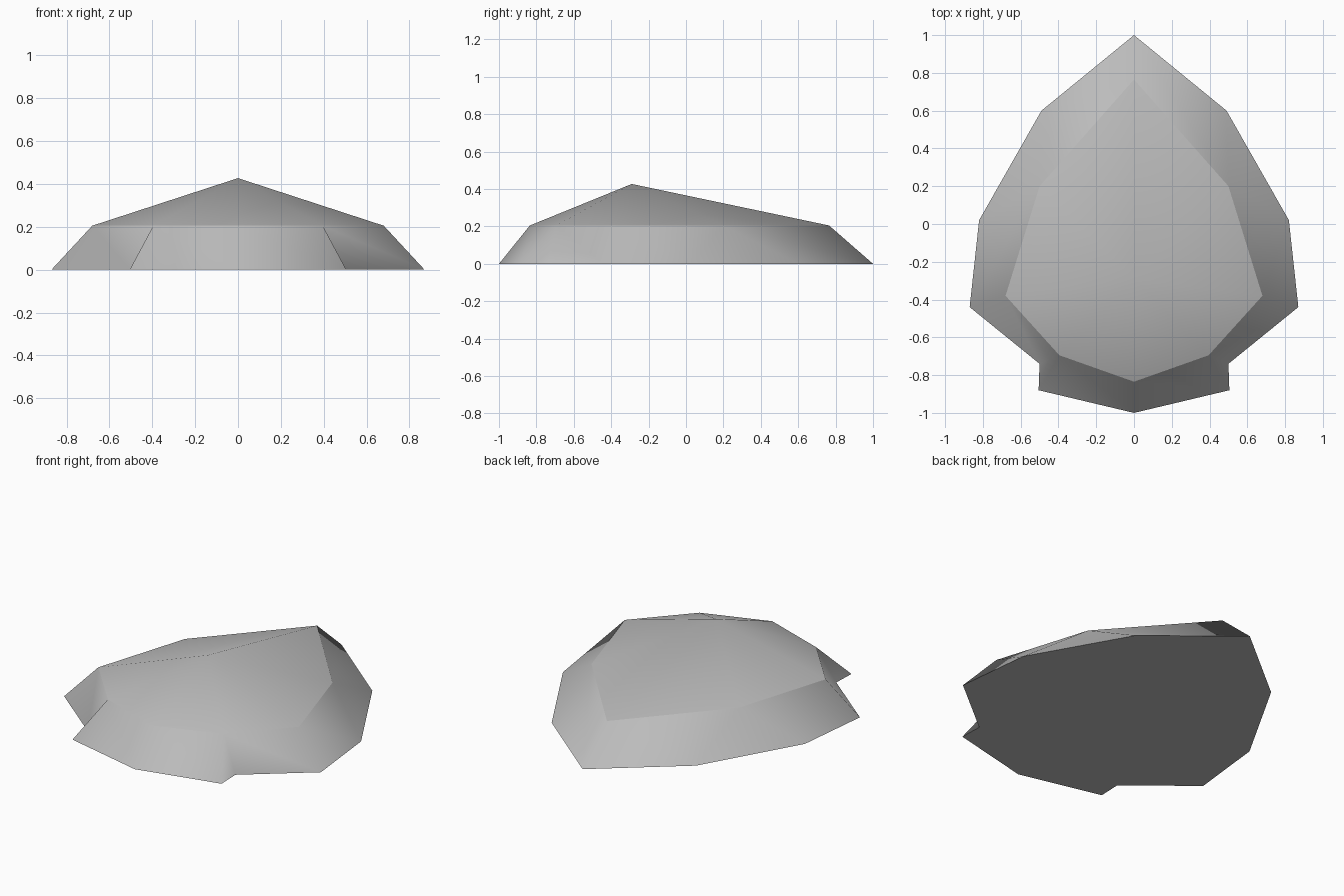
import bpy, bmesh

cube = bpy.data.objects.get("Cube")
if cube:
    bpy.data.objects.remove(cube, do_unlink=True)


def flat_material(name, rgba):
    mat = bpy.data.materials.new(name)
    mat.use_nodes = True
    mat.diffuse_color = rgba
    bsdf = next(n for n in mat.node_tree.nodes if n.type == 'BSDF_PRINCIPLED')
    bsdf.inputs["Base Color"].default_value = rgba
    return mat


def mirrored_loop(bm, half, z):
    """Close a half outline (back tip to front tip) into a symmetric loop."""
    outline = half + [(-x, y) for x, y in reversed(half[1:-1])]
    return [bm.verts.new((x, y, z)) for x, y in outline]


# Half outlines, from the back tip round to the front tip
base_half = [(0, 1), (0.49, 0.6), (0.82, 0.02), (0.87, -0.44),
             (0.5, -0.74), (0.505, -0.88), (0, -1)]
rim_half = [(0, 0.765), (0.5, 0.2), (0.68, -0.38), (0.395, -0.695), (0, -0.835)]
rim_for_base = [0, 1, 1, 2, 3, 3, 4]    # rim corner above each base corner

bm = bmesh.new()
base = mirrored_loop(bm, base_half, 0)
rim = mirrored_loop(bm, rim_half, 0.205)
apex = bm.verts.new((0, -0.29, 0.427))
links = rim_for_base + [(len(rim) - i) % len(rim) for i in reversed(rim_for_base[1:-1])]

# Flat underside
bm.faces.new(base)

# Sloping skirt: quads, with triangles where two base corners share a rim corner
for i in range(len(base)):
    j = (i + 1) % len(base)
    corners = [base[i], base[j], rim[links[j]]]
    if links[i] != links[j]:
        corners.append(rim[links[i]])
    bm.faces.new(corners)

# Shallow pointed top
for i in range(len(rim)):
    bm.faces.new((rim[i], rim[(i + 1) % len(rim)], apex))

bmesh.ops.recalc_face_normals(bm, faces=bm.faces)

# Smooth within skirt and top, crisp along the base and rim
for face in bm.faces:
    face.smooth = True
for edge in bm.edges:
    edge.smooth = not (all(v in base for v in edge.verts) or all(v in rim for v in edge.verts))

mesh = bpy.data.meshes.new("faceted_shell")
bm.to_mesh(mesh)
bm.free()
mesh.materials.append(flat_material("light_grey", (0.5, 0.5, 0.5, 1)))
bpy.context.collection.objects.link(bpy.data.objects.new("faceted_shell", mesh))
